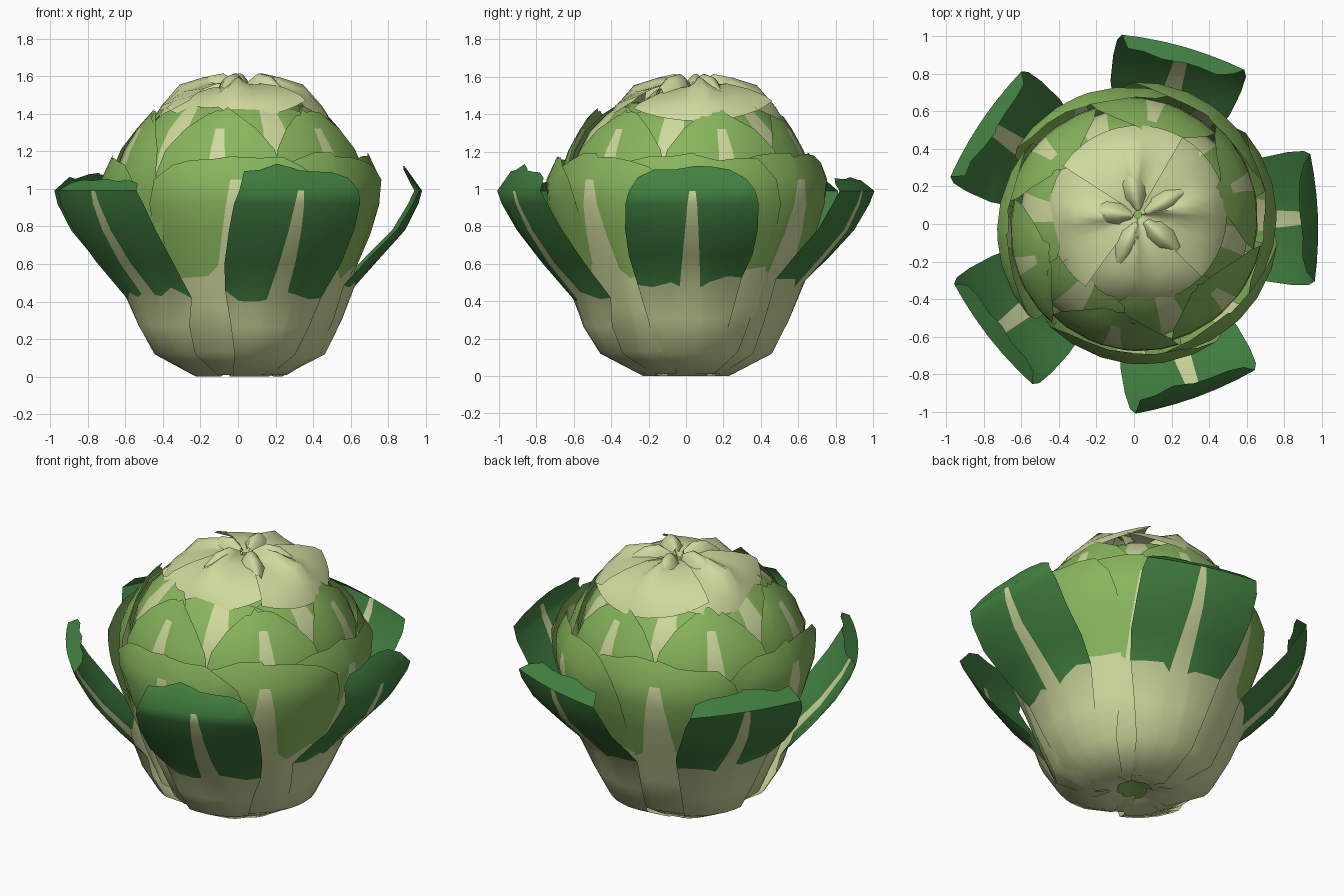
import bpy
import math
import random

random.seed(4)
cube = bpy.data.objects.get("Cube")
if cube:
    bpy.data.objects.remove(cube, do_unlink=True)


def material(name, rgb):
    col = [(c / 255) ** 2.2 for c in rgb] + [1]
    m = bpy.data.materials.new(name)
    m.use_nodes = True
    m.diffuse_color = col
    bsdf = m.node_tree.nodes["Principled BSDF"]
    bsdf.inputs["Base Color"].default_value = col
    bsdf.inputs["Roughness"].default_value = 0.8
    return m


PALE = material("pale stalk", (206, 216, 156))
GREEN = material("leaf green", (135, 180, 93))
DARK = material("dark leaf green", (68, 128, 67))


def build(name, rows, mats, pick, closed=False):
    """Grid surface from rows of points; pick(row, column) gives the material slot."""
    n = len(rows[0])
    verts = [p for row in rows for p in row]
    cols = n if closed else n - 1
    faces, slots = [], []
    for i in range(len(rows) - 1):
        for j in range(cols):
            k = (j + 1) % n
            faces.append((i * n + j, i * n + k, (i + 1) * n + k, (i + 1) * n + j))
            slots.append(pick(i, j))
    mesh = bpy.data.meshes.new(name)
    mesh.from_pydata(verts, [], faces)
    for m in mats:
        mesh.materials.append(m)
    mesh.polygons.foreach_set("material_index", slots)
    mesh.update()
    obj = bpy.data.objects.new(name, mesh)
    bpy.context.collection.objects.link(obj)
    bpy.ops.object.select_all(action="DESELECT")
    obj.select_set(True)
    bpy.context.view_layer.objects.active = obj
    bpy.ops.object.shade_smooth_by_angle(angle=math.radians(60))
    return obj


def along(profile, t):
    """Point at a fractional index of a profile."""
    i = max(0, min(int(t), len(profile) - 2))
    (r0, z0), (r1, z1) = profile[i], profile[i + 1]
    f = t - i
    return r0 + (r1 - r0) * f, z0 + (z1 - z0) * f


def leaf(name, azimuth, profile, widths, blade, start, rib, rib_end,
         bend=(0.85, 1), twist=0.0, jag=0.3, centre=(0, 0), sag=0.0):
    """Leaf sheet: pale below row start and on the midrib, blade colour elsewhere."""
    a = math.radians(azimuth)
    last = len(profile) - 1
    rows = []
    for i, w in enumerate(widths):
        f = (i / last) ** 3
        rw = rib * (1 - 0.7 * max(0, i - start) / max(1, rib_end - start))
        rw = min(rw / w, 0.25)
        row = []
        for u in (-1, -0.7, -0.35, -rw, rw, 0.35, 0.7, 1):
            t = i
            if i == start and start > 0:
                t += random.uniform(-jag, jag) * 0.7
            if i == last:
                t -= random.uniform(0, jag) + 0.25 * u * u
            r, z = along(profile, t)
            radius = max(r, 0.05) * (bend[0] + (bend[1] - bend[0]) * f)
            th = u * w / radius
            out = r - radius * (1 - math.cos(th)) + twist * u
            side = radius * math.sin(th)
            row.append((centre[0] + out * math.cos(a) - side * math.sin(a),
                        centre[1] + out * math.sin(a) + side * math.cos(a),
                        z - sag * u * u))
        rows.append(row)
    return build(name, rows, [PALE, blade],
                 lambda i, j: 0 if i < start or (j == 3 and i < rib_end) else 1)


def lathe(name, profile, mat, sides=20):
    rows = [[(r * math.cos(math.tau * k / sides), r * math.sin(math.tau * k / sides), z)
             for k in range(sides)] for r, z in profile]
    return build(name, rows, [mat], lambda i, j: 0, closed=True)


# Solid heart behind the leaves, with a recessed green underside
lathe("lower_heart", [(0.15, 0.07), (0.26, 0.06), (0.4, 0.16), (0.49, 0.4), (0.54, 0.56)], PALE)
lathe("upper_heart", [(0.54, 0.56), (0.6, 0.8), (0.59, 1.08), (0.52, 1.24),
                      (0.4, 1.37), (0.3, 1.46), (0.001, 1.49)], GREEN)
lathe("underside", [(0.001, 0.09), (0.15, 0.07)], GREEN)

# Five dark outer leaves that lean away and curl in at the tip
outer_w = [0.06, 0.11, 0.18, 0.23, 0.29, 0.34, 0.36, 0.36, 0.34, 0.29]
tops = (1.13, 1.07, 1.09, 1.06, 1.14)
lifts = (0.05, 0.04, 0.02, -0.02, -0.03)
for k, (top, lift) in enumerate(zip(tops, lifts)):
    outer = [(0.1, 0.04), (0.23, 0), (0.46, 0.12), (0.55, 0.28 + lift / 2),
             (0.61 + lift / 3, 0.46 + lift), (0.76, 0.62 + lift / 2), (0.88, 0.78),
             (0.95, 0.92), (0.97, 0.99), (0.87, top)]
    leaf(f"outer_leaf_{k + 1}", 2 + 72 * k, [(r * 1.01, z) for r, z in outer], outer_w,
         DARK, 4, 0.055, 8, bend=(0.75, 2.6), jag=0.3)

# Middle ring wrapped round the body
middle = [(0.1, 0.04), (0.24, 0.01), (0.445, 0.13), (0.545, 0.36), (0.615, 0.56),
          (0.695, 0.76), (0.74, 0.92), (0.745, 1.05), (0.675, 1.2)]
middle_w = [0.07, 0.15, 0.28, 0.38, 0.45, 0.5, 0.52, 0.48, 0.36]
for k, az in enumerate((4, 56, 112, 184, 268, 316)):
    leaf(f"middle_leaf_{k + 1}", az, middle, middle_w, GREEN, 4, 0.1, 7,
         bend=(0.82, 1), twist=0.025, centre=(0.015, 0))

# Upper rings closing over the head, the inner ribs showing between the outer tips
upper = [(0.62, 0.7), (0.67, 0.95), (0.665, 1.09), (0.62, 1.21), (0.555, 1.32), (0.46, 1.44)]
upper_w = [0.36, 0.38, 0.36, 0.31, 0.2, 0.08]
inner = [(0.6, 0.95), (0.615, 1.08), (0.585, 1.2), (0.525, 1.31), (0.435, 1.4), (0.37, 1.45)]
inner_w = [0.34, 0.36, 0.35, 0.31, 0.25, 0.16]
for k in range(6):
    leaf(f"upper_leaf_{k + 1}", 20 + 60 * k, upper, upper_w, GREEN, 0, 0.08, 4,
         bend=(1, 1), twist=0.02)
    leaf(f"inner_leaf_{k + 1}", 52 + 60 * k, inner, inner_w, GREEN, 0, 0.11, 5,
         bend=(1, 1), twist=0.015)

# Pale overlapping lobes of the crown, each drooping at the middle of its rim
crown = [(0.475, 1.365), (0.43, 1.44), (0.33, 1.51), (0.2, 1.55), (0.1, 1.555), (0.02, 1.54)]
droop = [0.085, 0.04, 0.005, 0, 0, 0]
for k, az in enumerate((8, 95, 182, 264)):
    rows = []
    for i, (r, z) in enumerate(crown):
        row = []
        for j in range(13):
            u = j / 6 - 1
            th = math.radians(az + u * 52)
            ridge = 0.045 * math.exp(-(u / 0.2) ** 2) * (i in (2, 3, 4))
            lift = 0.02 * u * min(1, r / 0.3) + droop[i] * u * u
            row.append((0.02 + r * math.cos(th), 0.05 + r * math.sin(th), z + ridge + lift))
        rows.append(row)
    build(f"crown_lobe_{k + 1}", rows, [PALE], lambda i, j: 0)

# Small folded tips round the centre
tip = [(0.27, 1.54), (0.19, 1.6), (0.11, 1.615), (0.03, 1.57)]
for k in range(5):
    leaf(f"crown_tip_{k + 1}", 30 + 72 * k, tip, [0.04, 0.07, 0.06, 0.03], PALE, 0, 0.01, 3,
         bend=(2, 2), jag=0.15, centre=(0.03, 0.04), sag=0.07)
